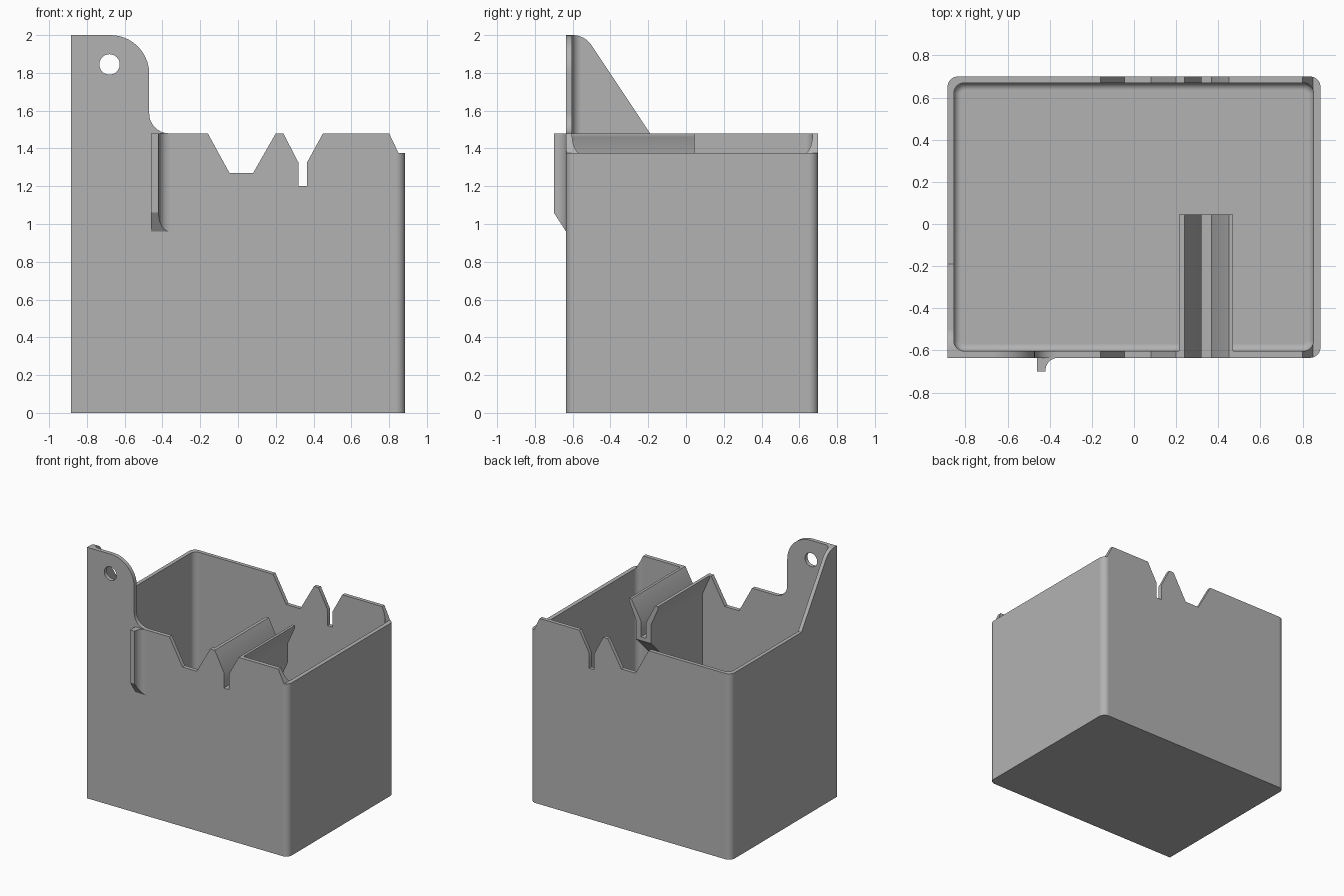
import bpy
import bmesh
from math import cos, sin, radians, pi
from mathutils import Vector

cube = bpy.data.objects.get("Cube")
if cube:
    bpy.data.objects.remove(cube, do_unlink=True)

grey = bpy.data.materials.new("plain grey")
grey.use_nodes = True
grey.diffuse_color = (0.45, 0.45, 0.45, 1)
grey.node_tree.nodes["Principled BSDF"].inputs["Base Color"].default_value = grey.diffuse_color


def arc(cx, cy, r, start, end, n=10):
    """Points along an arc, angles in degrees."""
    angles = [radians(start + (end - start) * i / n) for i in range(n + 1)]
    return [(cx + r * cos(a), cy + r * sin(a)) for a in angles]


def rounded_plan(x0, x1, y0, y1, r, square_front_left=False):
    front_left = [(x0, y0)] if square_front_left else arc(x0 + r, y0 + r, r, 180, 270)
    return (front_left + arc(x1 - r, y0 + r, r, 270, 360)
            + arc(x1 - r, y1 - r, r, 0, 90) + arc(x0 + r, y1 - r, r, 90, 180))


def prism(name, points, axis, lo, hi, clip=None, bottom_bevel=0):
    """Extrude a 2D profile along an axis, optionally clipped by a plane."""
    place = {"x": lambda p: (lo, p[0], p[1]),
             "y": lambda p: (p[0], lo, p[1]),
             "z": lambda p: (p[0], p[1], lo)}[axis]
    step = Vector([(hi - lo) * (axis == a) for a in "xyz"])
    bm = bmesh.new()
    base = bm.faces.new([bm.verts.new(place(p)) for p in points])
    rim = list(base.edges)
    out = bmesh.ops.extrude_face_region(bm, geom=[base], use_keep_orig=True)
    moved = [g for g in out["geom"] if isinstance(g, bmesh.types.BMVert)]
    bmesh.ops.translate(bm, verts=moved, vec=step)
    bmesh.ops.recalc_face_normals(bm, faces=bm.faces)
    if bottom_bevel:
        bmesh.ops.bevel(bm, geom=rim, offset=bottom_bevel, segments=6,
                        profile=0.5, affect="EDGES", clamp_overlap=False)
    if clip:
        bmesh.ops.bisect_plane(bm, geom=bm.verts[:] + bm.edges[:] + bm.faces[:],
                               plane_co=clip[0], plane_no=clip[1], clear_inner=True)
        bmesh.ops.holes_fill(bm, edges=[e for e in bm.edges if e.is_boundary])
    bmesh.ops.recalc_face_normals(bm, faces=bm.faces)
    mesh = bpy.data.meshes.new(name)
    bm.to_mesh(mesh)
    bm.free()
    mesh.materials.append(grey)
    obj = bpy.data.objects.new(name, mesh)
    bpy.context.collection.objects.link(obj)
    return obj


def activate(obj):
    bpy.ops.object.select_all(action="DESELECT")
    obj.select_set(True)
    bpy.context.view_layer.objects.active = obj


def combine(target, tool, operation):
    activate(target)
    mod = target.modifiers.new(operation.title(), "BOOLEAN")
    mod.operation = operation
    mod.solver = "EXACT"
    mod.object = tool
    bpy.ops.object.modifier_apply(modifier=mod.name)
    bpy.data.objects.remove(tool, do_unlink=True)


def finish(obj):
    activate(obj)
    bpy.ops.object.shade_smooth_by_angle(angle=radians(30))
    mod = obj.modifiers.new("Weighted Normal", "WEIGHTED_NORMAL")
    mod.keep_sharp = True


RIM = 1.48

# Open container: outer block minus a cavity with a rounded floor edge
container = prism("container", rounded_plan(-0.885, 0.885, -0.635, 0.7, 0.05, True), "z", 0, 2.1)
cavity = prism("cavity", rounded_plan(-0.855, 0.852, -0.603, 0.67, 0.05), "z", 0.03, 2.3,
               bottom_bevel=0.035)
combine(container, cavity, "DIFFERENCE")

# Inner slotted holder, carried by a sloped underside
mid = 0.3425
half = [(0.128, 1.52), (0.128, 1.46), (0.066, 1.32), (0.066, 0.45)]
outline = [(mid - x, z) for x, z in half] + [(mid + x, z) for x, z in reversed(half)]
holder = prism("holder", outline, "y", -0.62, 0.045,
               clip=((0, 0.045, 1.17), (0, -1, 1)))
combine(container, holder, "UNION")

# Front silhouette: tab, vee notch, funnel slot and lowered right wall
front = [(-1, -0.2), (1, -0.2), (1, 1.375), (0.85, 1.375), (0.8, RIM),
         (0.45, RIM), (0.365, 1.325), (0.365, 1.2), (0.32, 1.2), (0.32, 1.325), (0.24, RIM),
         (0.2, RIM), (0.08, 1.27), (-0.045, 1.27), (-0.16, RIM)]
front += arc(-0.365, 1.585, 0.105, 270, 180) + arc(-0.675, 1.795, 0.205, 0, 90) + [(-1, 2)]
combine(container, prism("front_silhouette", front, "y", -1, 1), "INTERSECT")

# Side silhouette: keeps the tab and its sloped brace, trims the rest to the rim
side = [(-1, -0.3), (1, -0.3), (1, RIM), (-0.19, RIM)]
side += arc(-0.6, 1.88, 0.12, 33.4, 90) + [(-0.6, 2.2), (-1, 2.2)]
combine(container, prism("side_silhouette", side, "x", -1.2, 1.2), "INTERSECT")

# Hanging hole in the tab
combine(container, prism("hanging_hole", arc(-0.68, 1.845, 0.054, 0, 348.75, 31),
                         "y", -0.8, -0.4), "DIFFERENCE")
finish(container)

# Front rib with a filleted side and a sloped foot
rib_plan = [(-0.46, -0.62), (-0.46, -0.7), (-0.42, -0.7)]
rib_plan += arc(-0.36, -0.695, 0.06, 180, 90) + [(-0.36, -0.62)]
rib = prism("front_rib", rib_plan, "z", 0.9, RIM,
            clip=((0, -0.7, 1.06), (0, 0.1, 0.065)))
finish(rib)
